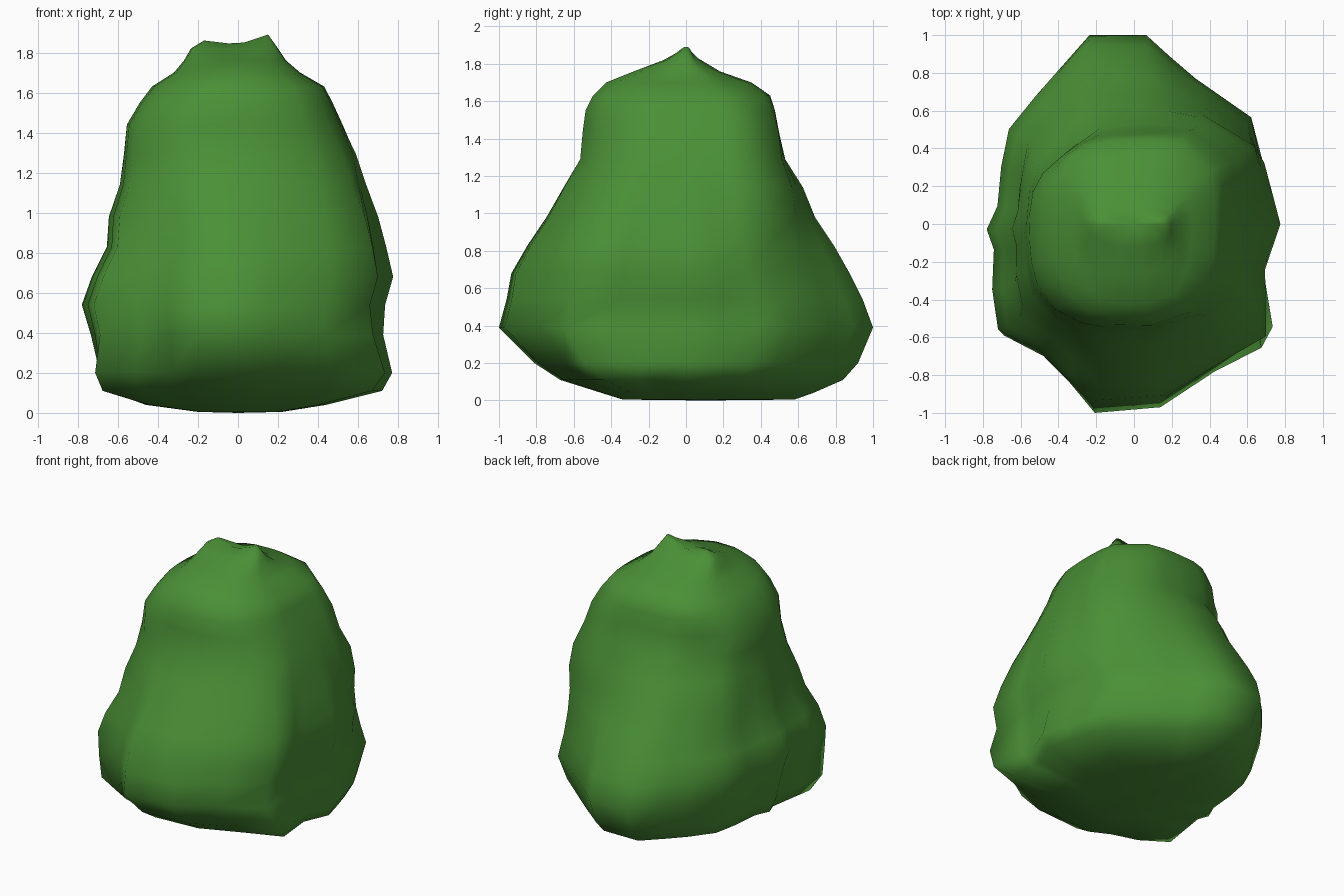
import bpy, bmesh, math
from mathutils import Vector

if "Cube" in bpy.data.objects:
    bpy.data.objects.remove(bpy.data.objects["Cube"])

green = bpy.data.materials.new("leaf green")
green.diffuse_color = (0.069, 0.28, 0.037, 1)
green.use_nodes = True
green.node_tree.nodes["Principled BSDF"].inputs["Base Color"].default_value = green.diffuse_color

# Plan outline of the wide lower part, anticlockwise from the right
OUTLINE = [(.78, 0), (.735, .18), (.70, .37), (.65, .55), (.35, .77), (.20, .89), (.07, 1),
           (-.25, 1), (-.40, .84), (-.52, .71), (-.66, .53), (-.70, .32), (-.72, .10),
           (-.78, -.03), (-.74, -.14), (-.75, -.36), (-.72, -.58), (-.50, -.69),
           (-.36, -.84), (-.22, -1), (.15, -.97), (.46, -.78), (.72, -.65), (.70, -.37), (.69, -.26)]

# Height, left, right, front and back reach, share of the plan outline
LEVELS = [(.005, .20, .22, .34, .58, .6), (.04, .46, .44, .45, .68, .8),
          (.11, .65, .72, .67, .84, .9), (.20, .69, .77, .81, .92, 1),
          (.39, .735, .725, 1.0, 1.0, 1), (.54, .78, .735, .96, .945, .95),
          (.68, .73, .775, .935, .875, .9), (.83, .655, .74, .85, .79, .75),
          (.98, .645, .70, .75, .69, .6), (1.14, .59, .64, .66, .625, .35),
          (1.29, .57, .59, .57, .53, .1), (1.44, .555, .515, .555, .495, 0),
          (1.55, .49, .47, .54, .475, 0), (1.63, .43, .43, .50, .45, 0),
          (1.70, .32, .31, .43, .35, 0), (1.76, .27, .24, .28, .18, 0),
          (1.82, .235, .20, .12, .08, 0)]

# Swellings and dents: place, outward push
LUMPS = [((.58, .55, .10), -.08), ((.62, .55, .42), .04), ((.60, .55, .68), -.06),
         ((.57, .52, 1.12), .12), ((.45, .42, 1.45), .10), ((-.45, .45, 1.3), -.08),
         ((-.52, -.50, .14), .15), ((-.47, -.42, 1.35), .02), ((.68, -.62, .24), .04),
         ((.65, -.60, .55), -.03)]


def section(level):
    """Blend the lumpy outline with a rounded square, stretched to the reach."""
    z, left, right, front, back, share = level
    for px, py in OUTLINE:
        u, v = px / .78, py
        a = math.atan2(v, u)
        c, s = math.cos(a), math.sin(a)
        r = (abs(c) ** 2.6 + abs(s) ** 2.6) ** (-1 / 2.6)
        u = share * u + (1 - share) * r * c
        v = share * v + (1 - share) * r * s
        p = Vector((u * (right if u > 0 else left), v * (back if v > 0 else front), z))
        out = Vector((p.x, p.y, 0)).normalized()
        push = sum(amount * math.exp(-((p - Vector(q)).length / .2) ** 2) for q, amount in LUMPS)
        yield p + out * push


bm = bmesh.new()
rings = [[bm.verts.new(p) for p in section(lv)] for lv in LEVELS]

# Crown: two low peaks, left and right, with a shallow dip between
crown = [bm.verts.new(p) for p in section((1.84, .17, .15, .03, .03, 0))]
for v in crown:
    v.co.z += .05 * max(0, v.co.x / .15) + .02 * max(0, -v.co.x / .17)
rings.append(crown)

n = len(OUTLINE)
for lo, hi in zip(rings, rings[1:]):
    for i in range(n):
        j = (i + 1) % n
        bm.faces.new((lo[i], lo[j], hi[j], hi[i]))

# Close the underside and the top
under = bm.verts.new((0, .1, 0))
top = bm.verts.new((0, 0, 1.835))
for i in range(n):
    j = (i + 1) % n
    bm.faces.new((rings[0][j], rings[0][i], under))
    bm.faces.new((crown[i], crown[j], top))

bmesh.ops.recalc_face_normals(bm, faces=bm.faces)
for f in bm.faces:
    f.smooth = True
mesh = bpy.data.meshes.new("bush")
bm.to_mesh(mesh)
bm.free()
mesh.materials.append(green)
bush = bpy.data.objects.new("bush", mesh)
bpy.context.collection.objects.link(bush)
